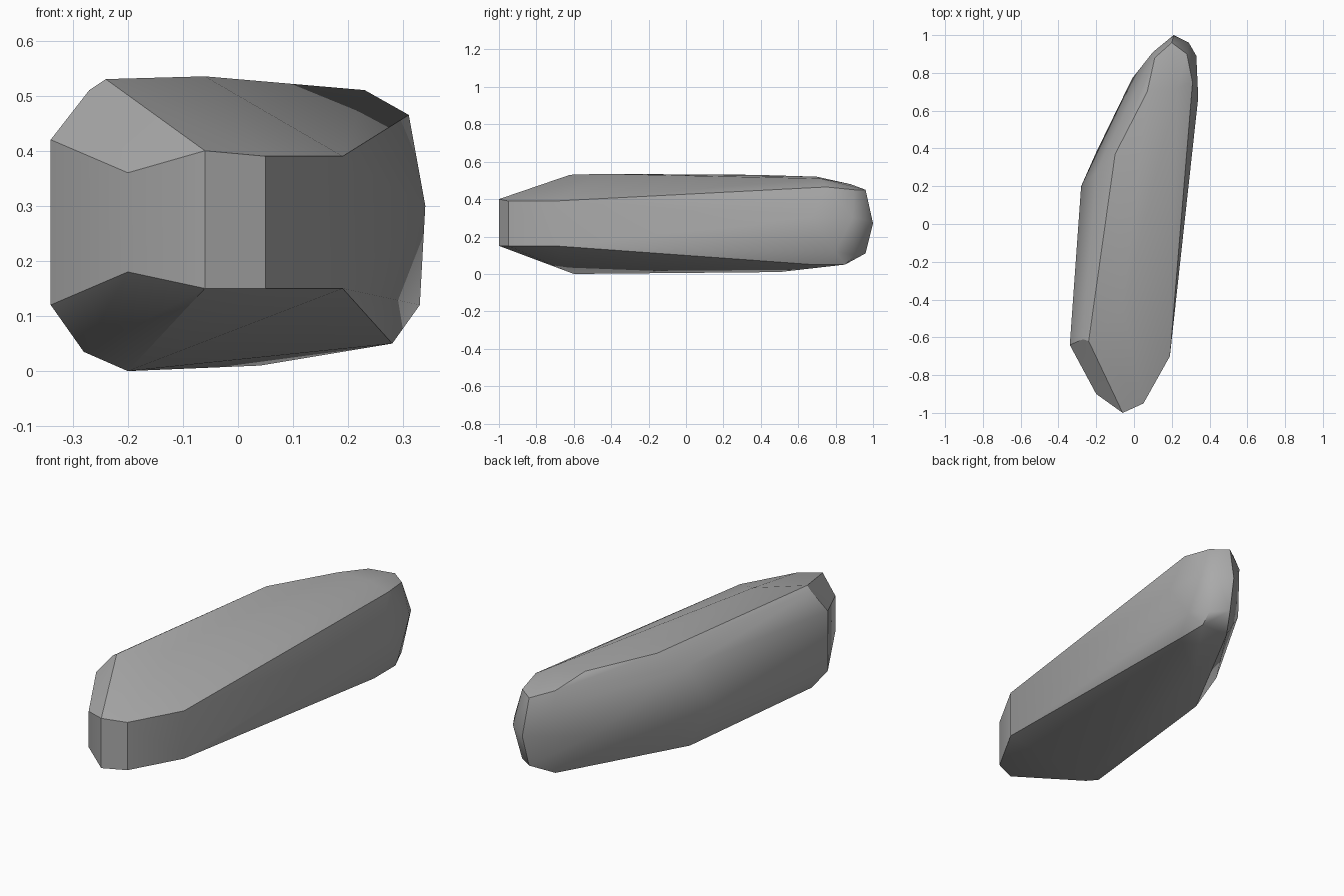
import bpy
import bmesh
import math

default_cube = bpy.data.objects.get("Cube")
if default_cube:
    bpy.data.objects.remove(default_cube, do_unlink=True)


def make_material(name, color):
    material = bpy.data.materials.new(name)
    material.use_nodes = True
    material.diffuse_color = color
    shader = next(n for n in material.node_tree.nodes if n.type == "BSDF_PRINCIPLED")
    shader.inputs["Base Color"].default_value = color
    shader.inputs["Roughness"].default_value = 0.9
    return material


def build_hull(name, corners, material):
    """Wrap a tight convex skin around the corner points."""
    bm = bmesh.new()
    for corner in corners:
        bm.verts.new(corner)
    result = bmesh.ops.convex_hull(bm, input=bm.verts[:])
    loose = {g for g in result["geom_interior"] + result["geom_unused"]
             if isinstance(g, bmesh.types.BMVert)}
    bmesh.ops.delete(bm, geom=list(loose), context="VERTS")
    # Merge the almost flat triangles into clean facets
    bmesh.ops.dissolve_limit(bm, angle_limit=math.radians(1),
                             verts=bm.verts[:], edges=bm.edges[:])
    bmesh.ops.recalc_face_normals(bm, faces=bm.faces[:])
    mesh = bpy.data.meshes.new(name)
    bm.to_mesh(mesh)
    bm.free()
    mesh.materials.append(material)
    obj = bpy.data.objects.new(name, mesh)
    bpy.context.collection.objects.link(obj)
    return obj


# Upright edges of the stone: x, y, lower z, upper z
upright_edges = [
    (-.06, -1, .15, .4),
    (.05, -.95, .15, .39),
    (.19, -.7, .15, .39),
    (-.2, -.9, .18, .36),
    (-.34, -.64, .12, .42),
    (.2, .96, .11, .45),
    (.28, .9, .1, .45),
]

# Corners around the worn top
top_corners = [
    (-.24, -.62, .53), (-.06, -.45, .535), (-.1, .37, .53),
    (.07, .7, .52), (.11, .88, .48), (.23, .72, .51),
    (.31, .75, .465), (-.2, .27, .45), (-.27, -.61, .51),
]

# Corners around the middle of the sides and the rounded back
side_corners = [
    (-.28, .2, .24), (-.2, .38, .14), (-.01, .77, .24),
    (.1, .91, .4), (.21, 1, .27), (.29, .96, .29),
    (.33, .89, .3), (.34, .67, .3), (.33, .8, .12),
]

# Corners around the underside
base_corners = [
    (-.28, -.6, .035), (-.2, -.6, 0), (.04, .5, .01),
    (.28, .68, .05), (.28, .85, .05), (.13, .85, .05), (-.19, .24, .04),
]

corners = top_corners + side_corners + base_corners
for x, y, low, high in upright_edges:
    corners += [(x, y, low), (x, y, high)]

stone_grey = make_material("stone grey", (.4, .4, .4, 1))
stone = build_hull("stone", corners, stone_grey)

# Soft facets with crisp main edges
bpy.ops.object.select_all(action="DESELECT")
stone.select_set(True)
bpy.context.view_layer.objects.active = stone
bpy.ops.object.shade_smooth_by_angle(angle=math.radians(30))
